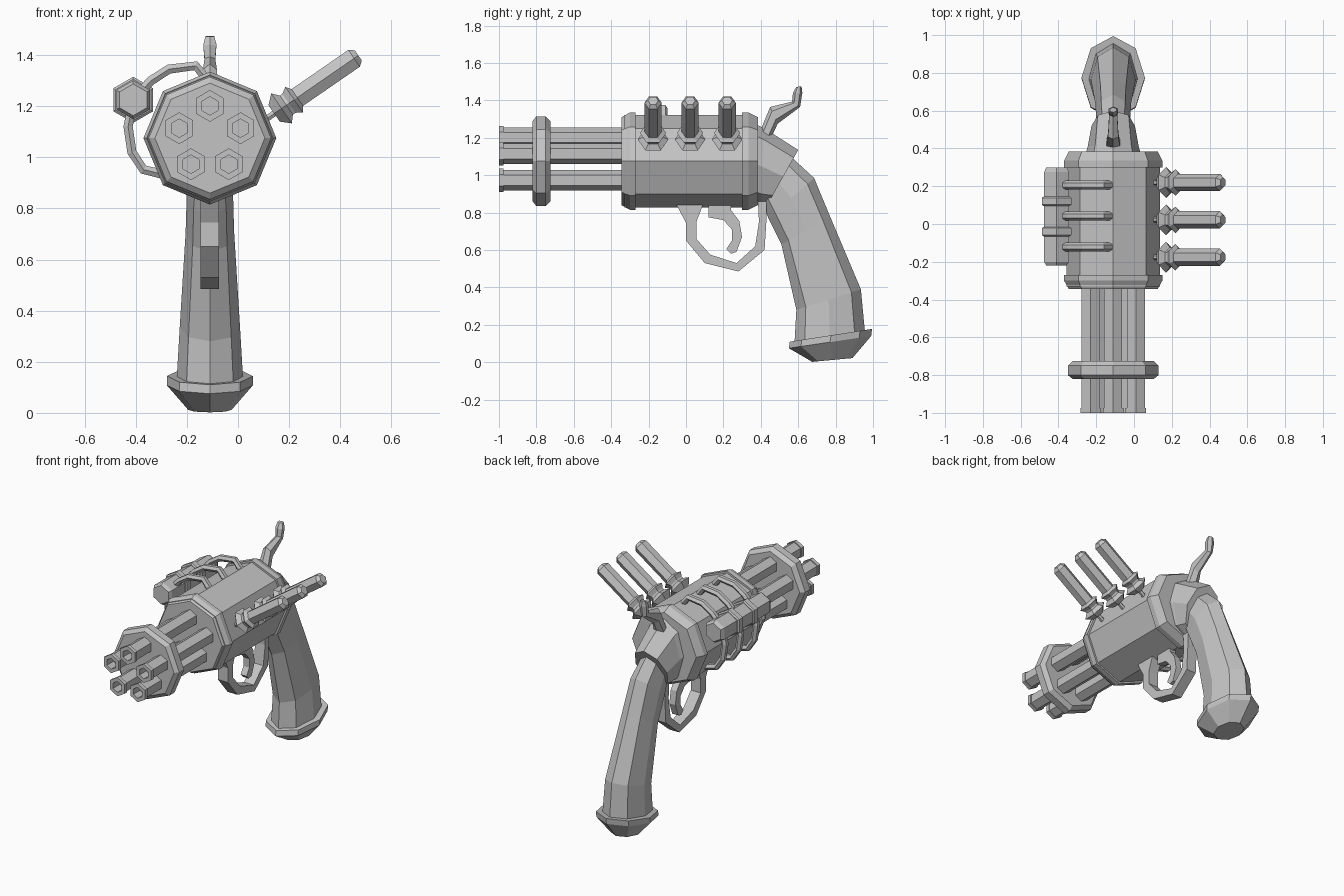
import bpy, bmesh, math
from mathutils import Vector as V

cube = bpy.data.objects.get("Cube")
if cube:
    bpy.data.objects.remove(cube)

steel = bpy.data.materials.new("plain_grey")
steel.use_nodes = True
GREY = (0.55, 0.55, 0.55, 1)
steel.diffuse_color = GREY
steel.node_tree.nodes["Principled BSDF"].inputs["Base Color"].default_value = GREY

CX, CZ = -0.11, 1.075          # barrel axis
X, Y, Z = V((1, 0, 0)), V((0, 1, 0)), V((0, 0, 1))


def loft(name, rings):
    """Skin a list of equal rings and cap both ends."""
    bm = bmesh.new()
    loops = [[bm.verts.new(p) for p in ring] for ring in rings]
    n = len(loops[0])
    for a, b in zip(loops, loops[1:]):
        for i in range(n):
            j = (i + 1) % n
            bm.faces.new((a[i], a[j], b[j], b[i]))
    bm.faces.new(loops[0])
    bm.faces.new(loops[-1])
    bmesh.ops.recalc_face_normals(bm, faces=bm.faces)
    mesh = bpy.data.meshes.new(name)
    bm.to_mesh(mesh)
    bm.free()
    mesh.materials.append(steel)
    obj = bpy.data.objects.new(name, mesh)
    bpy.context.collection.objects.link(obj)
    return obj


def ring(c, u, v, n):
    angles = [math.tau * i / n for i in range(n)]
    return [c + u * math.cos(a) + v * math.sin(a) for a in angles]


def lathe(name, base, axis, up, profile, n):
    """Faceted turning: profile is (distance along axis, radius)."""
    side = axis.cross(up)
    return loft(name, [ring(base + axis * t, up * r, side * r, n) for t, r in profile])


def tapered(name, sections, n):
    """Sections are (front y, front z, back y, back z, half width)."""
    rings = []
    for fy, fz, by, bz, w in sections:
        f, b = V((CX, fy, fz)), V((CX, by, bz))
        rings.append(ring((f + b) / 2, (f - b) / 2, X * w, n))
    return loft(name, rings)


def strap(name, pairs, w):
    """Flat strap running between an outer and an inner edge."""
    return loft(name, [[V((CX - w, a, b)), V((CX + w, a, b)),
                        V((CX + w, c, d)), V((CX - w, c, d))] for a, b, c, d in pairs])


# Main housing and its end collars
centre = V((CX, 0, CZ))
lathe("housing", centre, Y, Z, [(-0.33, 0.247), (0.36, 0.247)], 8)
lathe("front_collar", centre, Y, Z,
      [(-0.345, 0.235), (-0.3, 0.26), (-0.27, 0.26), (-0.27, 0.24)], 8)
lathe("rear_collar", centre, Y, Z,
      [(0.3, 0.24), (0.3, 0.26), (0.335, 0.26), (0.385, 0.235)], 8)

# Barrel cluster
lathe("barrel_plate", centre, Y, Z,
      [(-0.82, 0.215), (-0.8, 0.24), (-0.75, 0.24), (-0.725, 0.215)], 8)
for i in range(5):
    a = math.tau * i / 5
    pos = centre + (X * math.sin(a) + Z * math.cos(a)) * 0.126
    lathe(f"barrel_{i + 1}", pos, Y, Z,
          [(-0.3, 0.055), (-0.975, 0.055), (-0.975, 0.062), (-1, 0.062),
           (-1, 0.036), (-0.93, 0.036)], 6)

# Rear frame, grip and pommel
tapered("rear_frame", [(0.36, 0.85, 0.36, 1.28, 0.15),
                       (0.4, 0.84, 0.42, 1.25, 0.135),
                       (0.44, 0.85, 0.6, 1.135, 0.115)], 8)
tapered("grip", [(0.41, 0.85, 0.56, 1.1, 0.08),
                 (0.44, 0.77, 0.685, 0.985, 0.09),
                 (0.51, 0.63, 0.77, 0.78, 0.095),
                 (0.59, 0.28, 0.935, 0.39, 0.118),
                 (0.58, 0.1, 0.957, 0.16, 0.13)], 8)
tapered("pommel", [(0.555, 0.11, 0.995, 0.178, 0.168),
                   (0.55, 0.075, 0.99, 0.14, 0.168),
                   (0.675, 0.002, 0.89, 0.022, 0.085)], 8)

# Hammer
tapered("hammer", [(0.38, 1.15, 0.46, 1.15, 0.045),
                   (0.39, 1.22, 0.46, 1.21, 0.042),
                   (0.45, 1.365, 0.49, 1.275, 0.032),
                   (0.567, 1.393, 0.61, 1.365, 0.024),
                   (0.572, 1.44, 0.622, 1.44, 0.03),
                   (0.59, 1.472, 0.618, 1.475, 0.02)], 6)

# Trigger guard and trigger
strap("trigger_guard", [(-0.05, 0.84, 0.09, 0.84), (0, 0.745, 0.055, 0.75),
                        (0, 0.65, 0.055, 0.66), (0.1, 0.53, 0.13, 0.575),
                        (0.28, 0.485, 0.27, 0.53), (0.42, 0.6, 0.37, 0.62),
                        (0.43, 0.76, 0.39, 0.75), (0.43, 0.86, 0.385, 0.86)], 0.036)
strap("trigger", [(0.24, 0.85, 0.12, 0.85), (0.24, 0.815, 0.12, 0.775),
                  (0.285, 0.755, 0.2, 0.76), (0.3, 0.67, 0.245, 0.71),
                  (0.27, 0.59, 0.245, 0.65), (0.24, 0.58, 0.215, 0.605)], 0.022)

# Side canister with two bands
tank = V((-0.41, 0, 1.225))
lathe("canister", tank, Y, Z,
      [(-0.22, 0.062), (-0.2, 0.076), (0.275, 0.076), (0.3, 0.062)], 6)
for i, y in enumerate((-0.04, 0.12)):
    lathe(f"canister_band_{i + 1}", tank, Y, Z,
          [(y - 0.025, 0.08), (y - 0.018, 0.09), (y + 0.018, 0.09), (y + 0.025, 0.08)], 6)

# Hoops that carry the canister
path = [(-0.11, 1.29), (-0.165, 1.358), (-0.27, 1.345), (-0.34, 1.3), (-0.41, 1.225),
        (-0.43, 1.12), (-0.415, 1.02), (-0.37, 0.952), (-0.28, 0.93)]
points = [V((x, 0, z)) for x, z in path]
for i, y in enumerate((-0.122, 0.042, 0.206)):
    rings = []
    for k, p in enumerate(points):
        along = points[min(k + 1, len(points) - 1)] - points[max(k - 1, 0)]
        out = along.normalized().cross(Y)
        rings.append(ring(p + Y * y, Y * 0.023, out * 0.021, 6))
    loft(f"hoop_{i + 1}", rings)

# Angled side rods with double collars
axis = V((0.823, 0, 0.568)).normalized()
rod = [(-0.04, 0.014), (0.02, 0.014), (0.02, 0.045), (0.055, 0.082), (0.078, 0.052),
       (0.09, 0.052), (0.115, 0.07), (0.13, 0.046), (0.4, 0.046), (0.42, 0.028)]
for i, y in enumerate((-0.176, 0.022, 0.22)):
    lathe(f"side_rod_{i + 1}", V((0.125, y, 1.16)), axis, Y, rod, 6)
